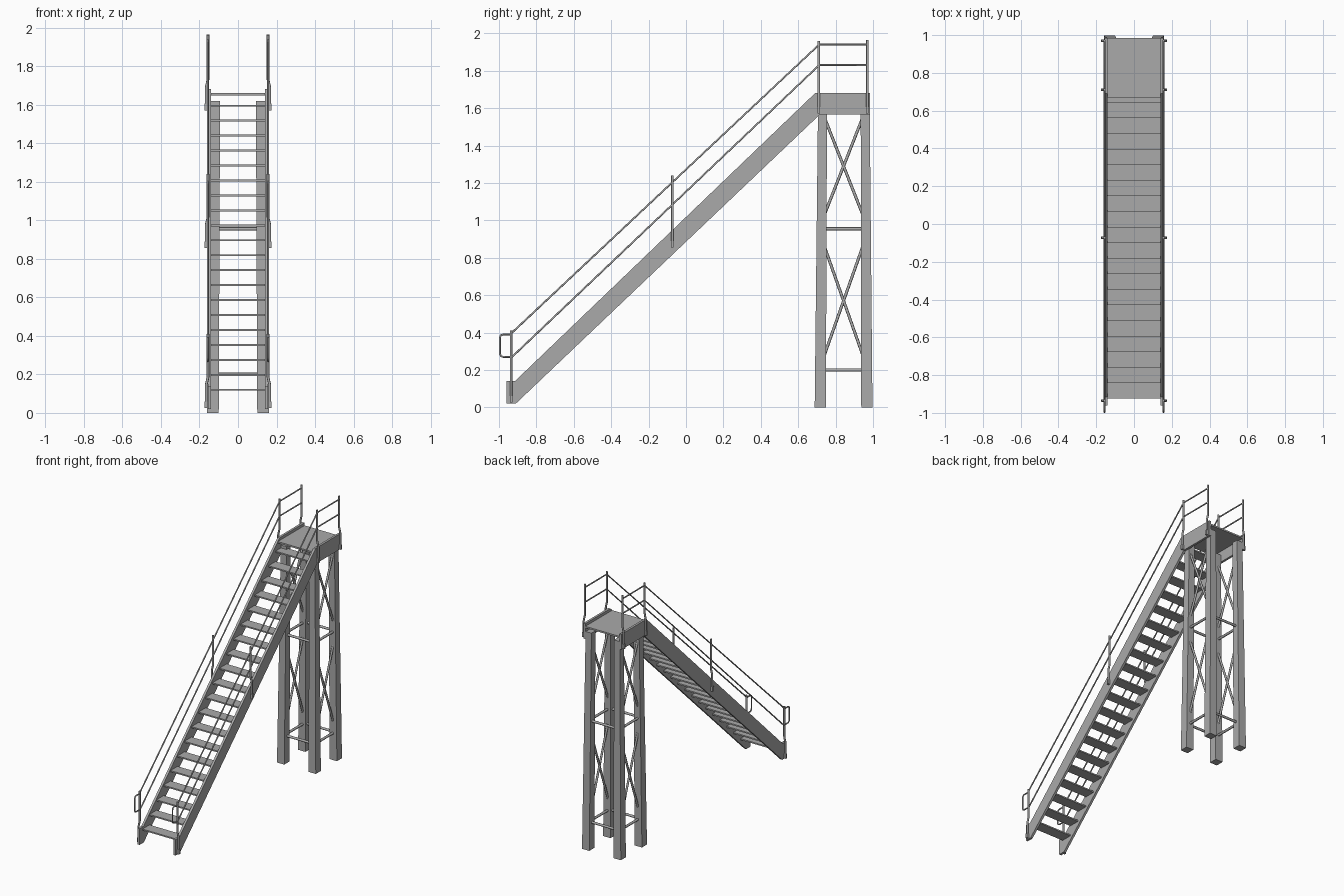
import bpy, bmesh
from mathutils import Vector

cube = bpy.data.objects.get("Cube")
if cube:
    bpy.data.objects.remove(cube, do_unlink=True)

steel = bpy.data.materials.new("steel_gray")
steel.use_nodes = True
color = (0.40, 0.40, 0.40, 1)
steel.diffuse_color = color
steel.node_tree.nodes["Principled BSDF"].inputs["Base Color"].default_value = color


def add_object(name, mesh):
    mesh.materials.clear()
    mesh.materials.append(steel)
    obj = bpy.data.objects.new(name, mesh)
    bpy.context.collection.objects.link(obj)
    return obj


def mesh_object(name, bm):
    bmesh.ops.recalc_face_normals(bm, faces=bm.faces[:])
    mesh = bpy.data.meshes.new(name)
    bm.to_mesh(mesh)
    bm.free()
    return add_object(name, mesh)


def box(name, low, high):
    low, high = Vector(low), Vector(high)
    bm = bmesh.new()
    bmesh.ops.create_cube(bm, size=1)
    for v in bm.verts:
        v.co = (low + high) / 2 + v.co * (high - low)
    return mesh_object(name, bm)


def plate(name, outline, x0, x1):
    """Side outline in (y, z), extruded along x."""
    bm = bmesh.new()
    face = bm.faces.new([bm.verts.new((x0, y, z)) for y, z in outline])
    result = bmesh.ops.extrude_face_region(bm, geom=[face])
    moved = [g for g in result["geom"] if isinstance(g, bmesh.types.BMVert)]
    bmesh.ops.translate(bm, verts=moved, vec=(x1 - x0, 0, 0))
    return mesh_object(name, bm)


def tube(name, points, radius):
    """Round bar along a path."""
    curve = bpy.data.curves.new(name, "CURVE")
    curve.dimensions = "3D"
    curve.bevel_depth = radius
    curve.bevel_resolution = 2
    curve.use_fill_caps = True
    spline = curve.splines.new("POLY")
    spline.points.add(len(points) - 1)
    for p, co in zip(spline.points, points):
        p.co = (*co, 1)
    helper = bpy.data.objects.new(name + "_path", curve)
    bpy.context.collection.objects.link(helper)
    mesh = bpy.data.meshes.new_from_object(helper)
    bpy.data.objects.remove(helper, do_unlink=True)
    for poly in mesh.polygons:
        poly.use_smooth = len(poly.vertices) == 4
    return add_object(name, mesh)


def leg(name, bottom, top, w_bottom, w_top, height):
    """Square column, slightly tapered and leaning inward."""
    bm = bmesh.new()
    bmesh.ops.create_cube(bm, size=1)
    for v in bm.verts:
        (cx, cy), w = (top, w_top) if v.co.z > 0 else (bottom, w_bottom)
        v.co = (cx + v.co.x * w, cy + v.co.y * w, height if v.co.z > 0 else 0)
    return mesh_object(name, bm)


# Treads and platform deck
for i in range(20):
    y, z = -0.925 + 0.0825 * i, 0.12 + 0.0776 * i
    box("tread", (-0.142, y, z - 0.005), (0.142, y + 0.083, z + 0.005))
box("platform_deck", (-0.142, 0.67, 1.648), (0.142, 0.985, 1.66))

stringer_outline = [(-0.96, 0.02), (-0.91, 0.02), (0.715, 1.565), (0.985, 1.565),
                    (0.985, 1.68), (0.69, 1.68), (-0.915, 0.14), (-0.96, 0.14)]
posts = [(-0.935, 0.025, 0.41), (-0.073, 0.855, 1.24),
         (0.71, 1.57, 1.96), (0.97, 1.57, 1.965)]
RAIL_X = 0.156

for side, s in (("left", 1), ("right", -1)):
    # Sloped side beam with platform edge
    plate(side + "_stringer", stringer_outline, s * 0.140, s * 0.157)

    # Posts with offset feet fixed outside the beam
    for y, z0, z1 in posts:
        tube(side + "_post", [(s * 0.165, y, z0), (s * 0.165, y, z0 + 0.12),
                              (s * RAIL_X, y, z0 + 0.16), (s * RAIL_X, y, z1)], 0.007)
        box(side + "_post_foot", (s * 0.166 - 0.008, y - 0.007, z0),
            (s * 0.166 + 0.008, y + 0.007, z0 + 0.035))

    # Handrail, middle rail and front end loop
    for name, z0, z1 in (("handrail", 0.40, 1.94), ("middle_rail", 0.27, 1.83)):
        tube(f"{side}_{name}", [(s * RAIL_X, -0.93, z0), (s * RAIL_X, 0.712, z1),
                                (s * RAIL_X, 0.97, z1)], 0.005)
    loop = [(-0.935, 0.39), (-0.978, 0.39), (-0.99, 0.385), (-0.995, 0.373),
            (-0.995, 0.287), (-0.99, 0.275), (-0.978, 0.27), (-0.935, 0.27)]
    tube(side + "_rail_loop", [(s * RAIL_X, y, z) for y, z in loop], 0.005)

    # Tower legs
    leg(side + "_front_leg", (s * 0.130, 0.718), (s * 0.117, 0.730), 0.06, 0.048, 1.62)
    leg(side + "_back_leg", (s * 0.130, 0.967), (s * 0.117, 0.958), 0.06, 0.048, 1.62)

    # Crossed side braces
    x = s * 0.124
    for z0, z1 in ((0.28, 0.86), (1.03, 1.55)):
        tube(side + "_brace", [(x, 0.74, z0), (x, 0.945, z1)], 0.008)
        tube(side + "_brace", [(x, 0.945, z0), (x, 0.74, z1)], 0.008)

# Horizontal brace rings
for z in (0.20, 0.955):
    for s in (1, -1):
        tube("side_tie", [(s * 0.125, 0.73, z), (s * 0.125, 0.96, z)], 0.009)
    for y in (0.725, 0.962):
        tube("cross_tie", [(-0.12, y, z), (0.12, y, z)], 0.009)
